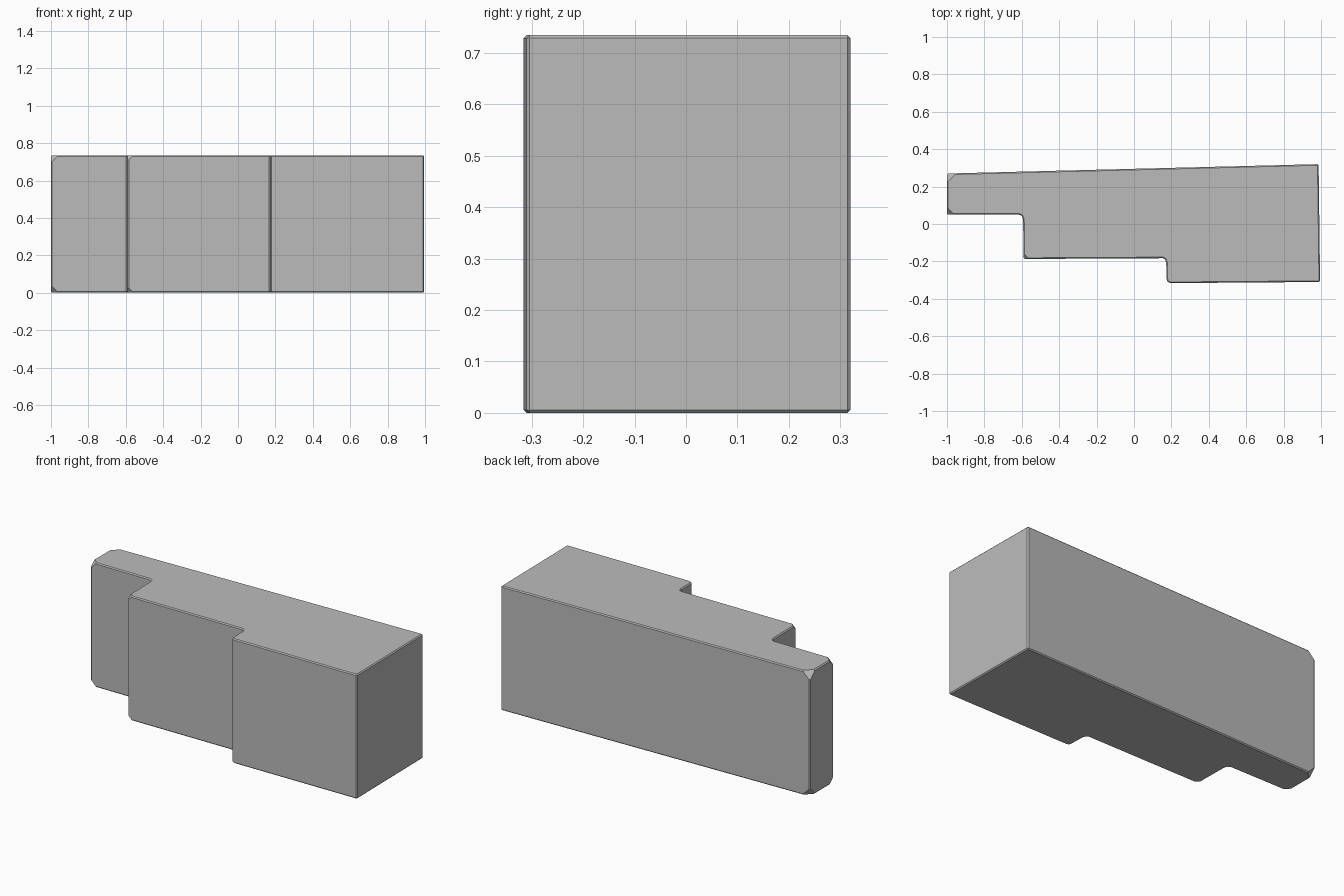
import bpy
import bmesh
from math import radians
from mathutils import Vector

HEIGHT = 0.735

cube = bpy.data.objects.get("Cube")
if cube:
    bpy.data.objects.remove(cube, do_unlink=True)

# Plain grey for the whole block
grey = bpy.data.materials.new("plain_grey")
grey.use_nodes = True
colour = (0.5, 0.5, 0.5, 1)
grey.diffuse_color = colour
grey.node_tree.nodes["Principled BSDF"].inputs["Base Color"].default_value = colour

# Stepped outline in plan, with softened step corners
outline = [
    (-1, 0.27), (-1, 0.05),
    (-0.615, 0.05), (-0.6, 0.043), (-0.593, 0.025),
    (-0.59, -0.187),
    (0.155, -0.183), (0.165, -0.188), (0.172, -0.205),
    (0.174, -0.295), (0.18, -0.31), (0.195, -0.316),
    (0.995, -0.31), (0.987, 0.32),
]

bm = bmesh.new()
base = bm.faces.new([bm.verts.new((x, y, 0)) for x, y in outline])
top = bmesh.ops.extrude_face_region(bm, geom=[base])
top_verts = [v for v in top["geom"] if isinstance(v, bmesh.types.BMVert)]
bmesh.ops.translate(bm, verts=top_verts, vec=(0, 0, HEIGHT))

# Clipped corners on the narrow end and the first step
for x, y, size in ((-1, 0.27, 0.05), (-1, 0.05, 0.04), (-0.59, -0.187, 0.03)):
    for z in (0, HEIGHT):
        corner = min(bm.verts, key=lambda v: (v.co - Vector((x, y, z))).length)
        bmesh.ops.bevel(bm, geom=[corner], offset=size, segments=1, affect='VERTICES')
bmesh.ops.recalc_face_normals(bm, faces=bm.faces[:])

mesh = bpy.data.meshes.new("stepped_block")
bm.to_mesh(mesh)
bm.free()
mesh.materials.append(grey)
block = bpy.data.objects.new("stepped_block", mesh)
bpy.context.collection.objects.link(block)

# Fine softened rim on the sharp edges
rim = block.modifiers.new("rim", 'BEVEL')
rim.width = 0.006
rim.segments = 1
rim.limit_method = 'ANGLE'
rim.angle_limit = radians(60)
